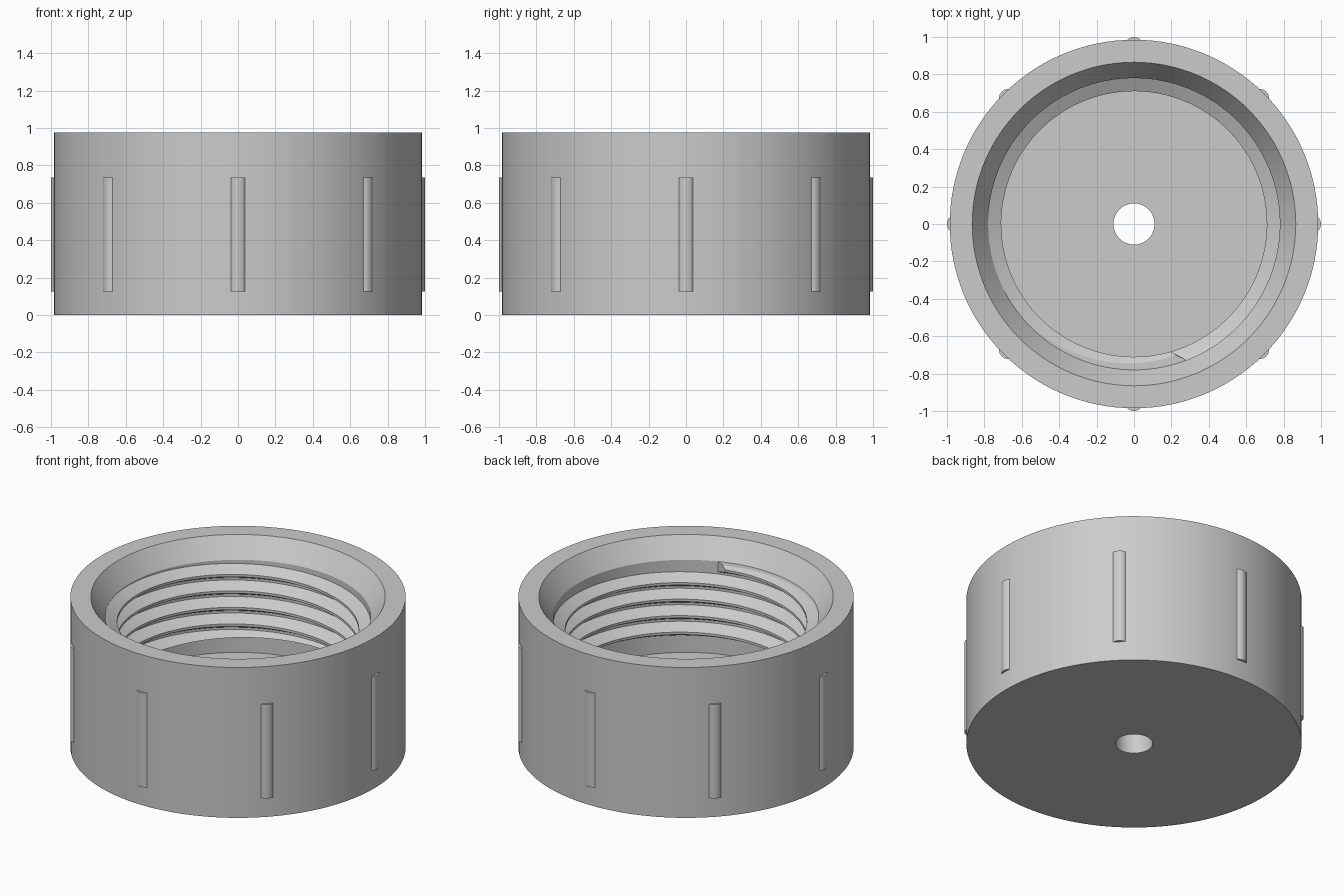
import bpy
import bmesh
from math import pi, cos, sin, radians

SEGMENTS = 128
BORE, TOOTH = 0.78, 0.07            # bore radius, thread depth
ROOT, CREST = 0.046, 0.008          # half heights of the thread tooth
THREAD_TOP, THREAD_LOW = 0.85, 0.37
PITCH, TURNS = 0.107, 4.62

if "Cube" in bpy.data.objects:
    bpy.data.objects.remove(bpy.data.objects["Cube"])

grey = bpy.data.materials.new("light grey plastic")
grey.use_nodes = True
colour = (0.6, 0.6, 0.6, 1)
grey.diffuse_color = colour
grey.node_tree.nodes["Principled BSDF"].inputs["Base Color"].default_value = colour


def polar(r, angle, z):
    return (r * cos(angle), r * sin(angle), z)


def add_object(name, bm):
    bmesh.ops.recalc_face_normals(bm, faces=bm.faces)
    mesh = bpy.data.meshes.new(name)
    bm.to_mesh(mesh)
    bm.free()
    mesh.materials.append(grey)
    obj = bpy.data.objects.new(name, mesh)
    bpy.context.collection.objects.link(obj)
    bpy.ops.object.select_all(action="DESELECT")
    obj.select_set(True)
    bpy.context.view_layer.objects.active = obj
    bpy.ops.object.shade_smooth_by_angle(angle=radians(25))
    return obj


def bridge(bm, a, b):
    """Join two closed loops of equal length with quads."""
    n = len(a)
    for i in range(n):
        j = (i + 1) % n
        bm.faces.new((a[i], a[j], b[j], b[i]))


# Cap body: closed section turned around the z axis
section = [(0.11, 0), (0.985, 0), (0.985, 0.975), (0.865, 0.975),
           (BORE, THREAD_TOP), (BORE, 0.25), (0.11, 0.25)]
bm = bmesh.new()
rings = [[bm.verts.new(polar(r, 2 * pi * s / SEGMENTS, z)) for r, z in section]
         for s in range(SEGMENTS)]
for s in range(SEGMENTS):
    bridge(bm, rings[s], rings[(s + 1) % SEGMENTS])
add_object("cap_body", bm)


# Internal thread: tooth section swept down a helix, trimmed flat at both ends
def tooth_section(centre):
    def trim(z):
        return max(THREAD_LOW, min(THREAD_TOP, z))

    def radius(z):
        rise = (ROOT - abs(z - centre)) / (ROOT - CREST)
        return BORE - TOOTH * max(0, min(1, rise))

    heights = [trim(centre + h) for h in (ROOT, CREST, -CREST, -ROOT)]
    points = [(radius(z), z) for z in heights]
    return [(BORE + 0.02, heights[0])] + points + [(BORE + 0.02, heights[-1])]


bm = bmesh.new()
steps = int(TURNS * SEGMENTS)
loops = []
for s in range(steps + 1):
    turn = s / SEGMENTS
    angle = radians(-74) - 2 * pi * turn
    skew = radians(5) / TOOTH if s == 0 else 0      # slanted leading end
    loops.append([bm.verts.new(polar(r, angle + skew * (r - BORE + TOOTH), z))
                  for r, z in tooth_section(0.828 - PITCH * turn)])
for a, b in zip(loops, loops[1:]):
    bridge(bm, a, b)
bm.faces.new(loops[0])
bm.faces.new(loops[-1])
add_object("internal_thread", bm)

# Grip ribs: eight rounded upright bars half sunk in the outer wall
for k in range(8):
    bm = bmesh.new()
    bmesh.ops.create_cone(bm, cap_ends=True, segments=32,
                          radius1=0.05, radius2=0.05, depth=0.61)
    bmesh.ops.translate(bm, verts=bm.verts, vec=polar(0.95, k * pi / 4, 0.43))
    add_object(f"grip_rib_{k + 1}", bm)
